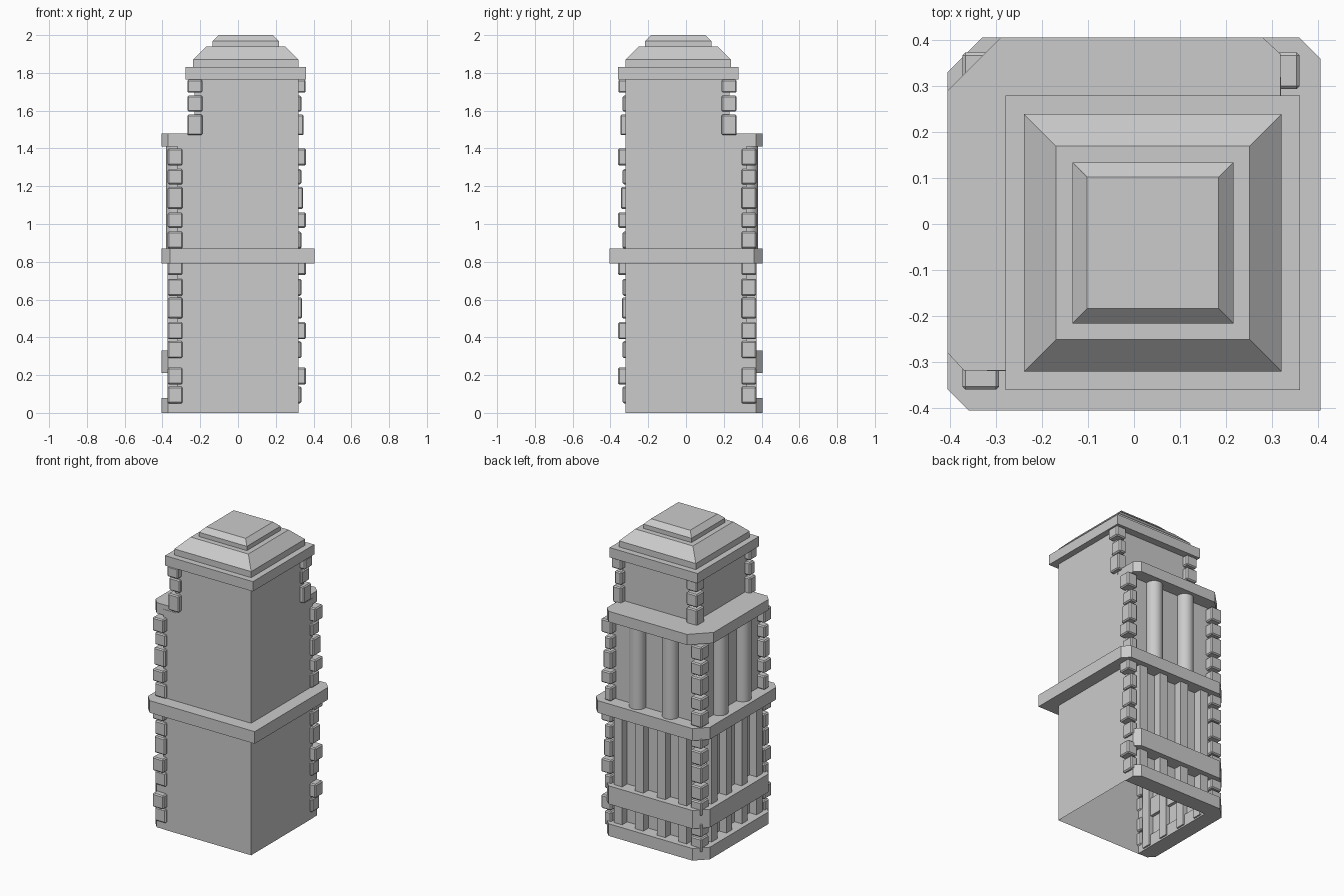
import bpy, bmesh

if "Cube" in bpy.data.objects:
    bpy.data.objects.remove(bpy.data.objects["Cube"])


def make(name, bm, bevel=0.0):
    bmesh.ops.recalc_face_normals(bm, faces=bm.faces[:])
    me = bpy.data.meshes.new(name)
    bm.to_mesh(me)
    bm.free()
    ob = bpy.data.objects.new(name, me)
    bpy.context.scene.collection.objects.link(ob)
    if bevel:
        m = ob.modifiers.new("bevel", 'BEVEL')
        m.width = bevel
        m.segments = 1
    return ob


def prism(name, pts, z0, z1, open_bottom=False):
    bm = bmesh.new()
    lo = [bm.verts.new((x, y, z0)) for x, y in pts]
    hi = [bm.verts.new((x, y, z1)) for x, y in pts]
    n = len(pts)
    for i in range(n):
        j = (i + 1) % n
        bm.faces.new((lo[i], lo[j], hi[j], hi[i]))
    bm.faces.new(hi)
    if not open_bottom:
        bm.faces.new(lo[::-1])
    return make(name, bm)


def add_box(bm, x0, x1, y0, y1, z0, z1):
    vs = bmesh.ops.create_cube(bm, size=1)["verts"]
    for v in vs:
        v.co = ((x0 + x1) / 2 + v.co.x * (x1 - x0),
                (y0 + y1) / 2 + v.co.y * (y1 - y0),
                (z0 + z1) / 2 + v.co.z * (z1 - z0))


def rect(x0, x1, y0, y1):
    return [(x0, y0), (x1, y0), (x1, y1), (x0, y1)]


# Main shaft (open underneath) and set-back upper shaft
prism("lower_shaft", rect(-.32, .32, -.32, .32), 0, 1.45, True)
prism("upper_shaft", rect(-.23, .32, -.32, .23), 1.45, 1.78)


# L-shaped trims wrapping the two decorated sides (left and back)
def trim(name, z0, z1, corner, inner):
    o, s, e = .405, .318, .37
    prism(name, [(-e, -s), (-o, -.28), (-o, corner), (-corner, o), (.28, o),
                 (s, e), (s, inner), (-inner, inner), (-inner, -s)], z0, z1)


trim("base_plinth", 0, .08, .33, .30)
trim("upper_plinth", .21, .33, .33, .30)
trim("setback_ledge", 1.41, 1.48, .29, .20)

# Full band around the middle
b = .405
prism("middle_band", [(-.36, -b), (b, -b), (b, .36), (.36, b), (-.33, b),
                      (-b, .33), (-b, -.36)], .79, .87)

# Square bars on the lower storey, both decorated sides
bm = bmesh.new()
for t in (-.235, -.08, .08, .235):
    add_box(bm, t - .03, t + .03, .29, .372, .01, .80)
    add_box(bm, -.372, -.29, t - .03, t + .03, .01, .80)
make("lower_bars", bm)

# Round columns on the storey above
for i, (x, y) in enumerate([(-.12, .33), (.12, .33), (-.33, -.12), (-.33, .12)]):
    bpy.ops.mesh.primitive_cylinder_add(vertices=24, radius=.052, depth=.58,
                                        location=(x, y, 1.14))
    bpy.context.object.name = "column_%d" % (i + 1)
    bpy.ops.object.shade_smooth_by_angle()

# Corner stones: bottom, top, reach on the plain sides
lower = [(.05, .14, .335), (.15, .24, .36), (.29, .38, .335), (.39, .48, .36),
         (.50, .61, .34), (.62, .71, .335), (.73, .80, .36),
         (.87, .96, .335), (.98, 1.06, .36), (1.08, 1.195, .345),
         (1.21, 1.29, .335), (1.31, 1.40, .36)]
upper = [(1.47, 1.58, .348), (1.595, 1.68, .335), (1.695, 1.765, .358)]
for label, stones, c in (("lower", lower, .373), ("upper", upper, .268)):
    bm = bmesh.new()
    for z0, z1, r in stones:
        add_box(bm, -c, -c + .08, -r, -.285, z0, z1)      # front left
        add_box(bm, .285, r, c - .08, c, z0, z1)          # back right
        add_box(bm, -c, -c + .08, c - .08, c, z0, z1)     # back left
    make(label + "_corner_stones", bm, .007)

# Stepped cap, centred on the upper shaft
cx, cy = .041, -.041
profile = [(.32, 1.765), (.32, 1.83), (.28, 1.83), (.28, 1.87), (.21, 1.94),
           (.175, 1.94), (.175, 1.968), (.143, 2.0)]
bm = bmesh.new()
rings = [[bm.verts.new((cx + sx * r, cy + sy * r, z))
          for sx, sy in ((-1, -1), (1, -1), (1, 1), (-1, 1))] for r, z in profile]
for a, c in zip(rings, rings[1:]):
    for i in range(4):
        j = (i + 1) % 4
        bm.faces.new((a[i], a[j], c[j], c[i]))
bm.faces.new(rings[-1])
bm.faces.new(rings[0][::-1])
make("stepped_cap", bm)
